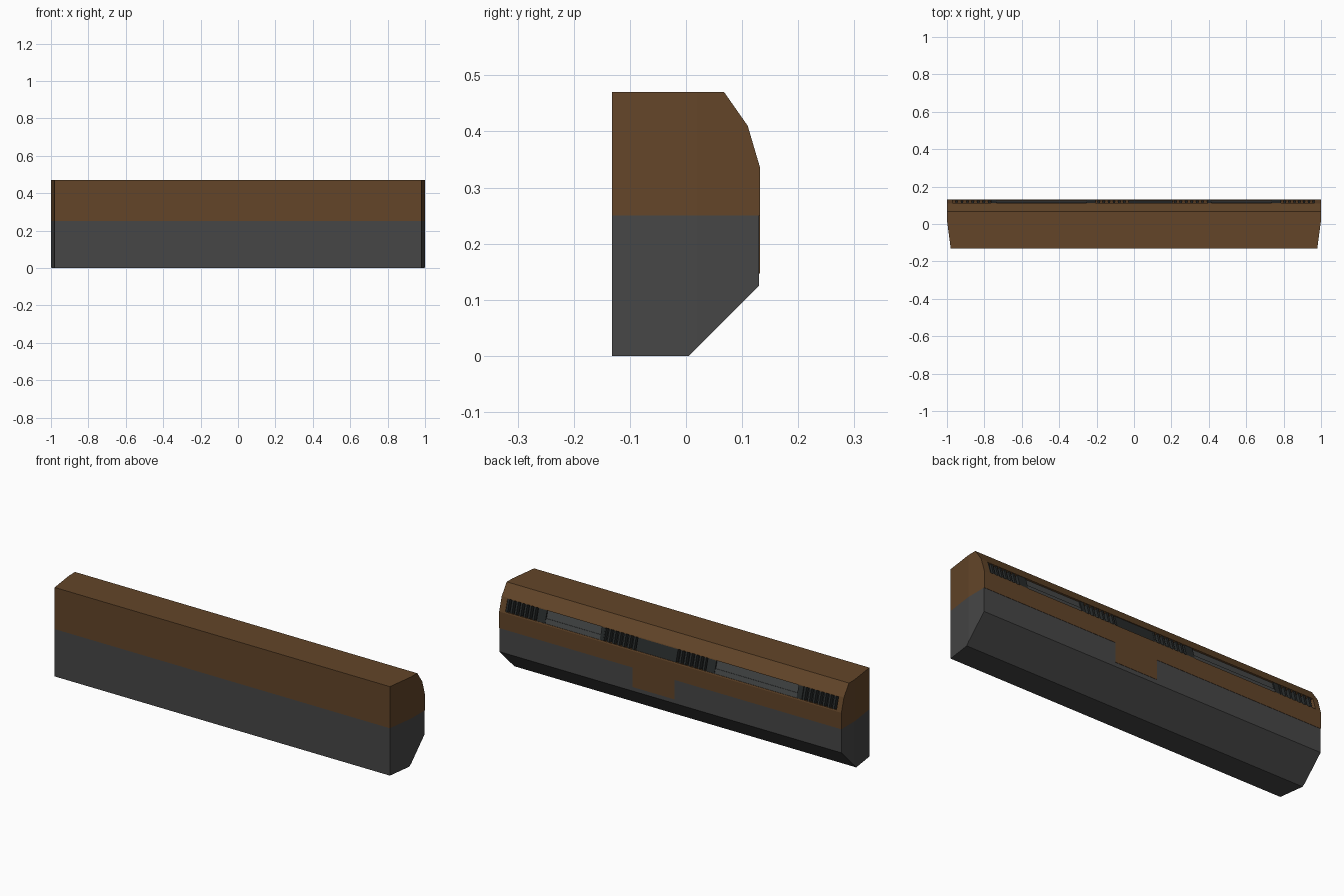
import bpy, bmesh
from mathutils import Vector

if "Cube" in bpy.data.objects:
    bpy.data.objects.remove(bpy.data.objects["Cube"])


def material(name, r, g, b):
    m = bpy.data.materials.new(name)
    m.diffuse_color = (r, g, b, 1)
    m.use_nodes = True
    m.node_tree.nodes["Principled BSDF"].inputs["Base Color"].default_value = m.diffuse_color
    return m


BROWN = material("brown", 0.125, 0.060, 0.022)
GREY = material("grey", 0.062, 0.062, 0.062)
DARK = material("dark", 0.014, 0.016, 0.016)
PANEL = material("dark_panel", 0.021, 0.024, 0.024)
GLASS = material("window_grey", 0.060, 0.064, 0.064)


def finish(name, bm, mat):
    bmesh.ops.recalc_face_normals(bm, faces=bm.faces[:])
    me = bpy.data.meshes.new(name)
    bm.to_mesh(me)
    bm.free()
    ob = bpy.data.objects.new(name, me)
    bpy.context.collection.objects.link(ob)
    me.materials.append(mat)
    return ob


def shell(name, profile, mat):
    """Extrude a (y, z) profile along x, then taper both ends towards the front."""
    bm = bmesh.new()
    face = bm.faces.new([bm.verts.new((-1, y, z)) for y, z in profile])
    ext = bmesh.ops.extrude_face_region(bm, geom=[face])
    bmesh.ops.translate(bm, vec=(2, 0, 0),
                        verts=[v for v in ext["geom"] if isinstance(v, bmesh.types.BMVert)])
    for s in (-1, 1):
        cut = bmesh.ops.bisect_plane(bm, geom=bm.verts[:] + bm.edges[:] + bm.faces[:],
                                     plane_co=(s, 0.02, 0), plane_no=(s * 0.15, -0.02, 0),
                                     clear_outer=True)
        edges = [e for e in cut["geom_cut"] if isinstance(e, bmesh.types.BMEdge)]
        bmesh.ops.holes_fill(bm, edges=edges)
    return finish(name, bm, mat)


# frame of the sloping rear strip that holds the slot
BASE = Vector((0, 0.1315, 0.337))
UP = (Vector((0, 0.110, 0.410)) - BASE).normalized()
OUT = Vector((0, UP.z, -UP.y))


def slot_box(name, spans, s0, s1, d0, d1, mat, lean=0.0):
    """Boxes in the strip: x spans, height s0..s1, depth d0..d1 along the strip normal."""
    bm = bmesh.new()
    for x0, x1 in spans:
        for v in bmesh.ops.create_cube(bm, size=1)["verts"]:
            d = d1 if v.co.y > 0 else d0
            x = (x1 if v.co.x > 0 else x0) + (lean if v.co.y > 0 else 0)
            v.co = BASE + Vector((x, 0, 0)) + UP * (s1 if v.co.z > 0 else s0) + OUT * d
    return finish(name, bm, mat)


# two-tone body
lower = shell("lower_body", [(-0.1315, 0), (0.005, 0), (0.130, 0.125),
                             (0.130, 0.25), (-0.1315, 0.25)], GREY)
upper = shell("upper_body", [(-0.1315, 0.25), (0.1315, 0.25), (0.1315, 0.337),
                             (0.110, 0.410), (0.068, 0.470), (-0.1315, 0.470)], BROWN)

# long slot cut into the upper rear
cutter = slot_box("slot_cutter", [(-0.97, 0.965)], 0.007, 0.072, -0.03, 0.05, DARK)
cutter.hide_render = True
cutter.hide_set(True)
cutter.display_type = 'WIRE'
mod = upper.modifiers.new("slot", 'BOOLEAN')
mod.operation = 'DIFFERENCE'
mod.solver = 'EXACT'
mod.object = cutter

# brown tab hanging over the grey rear
bm = bmesh.new()
for v in bmesh.ops.create_cube(bm, size=1)["verts"]:
    v.co = Vector((0.22 if v.co.x > 0 else -0.025,
                   0.1315 if v.co.y > 0 else 0.11,
                   0.25 if v.co.z > 0 else 0.147))
finish("rear_tab", bm, BROWN)

# slot lining, frame posts and centre panel
slot_box("slot_lining", [(-0.97, 0.965)], 0.007, 0.072, -0.030, -0.024, DARK)
slot_box("frame_posts", [(0.735, 0.785), (0.395, 0.415), (-0.255, -0.205), (-0.765, -0.735)],
         0.007, 0.072, -0.026, -0.002, PANEL)
slot_box("centre_panel", [(-0.02, 0.205)], 0.007, 0.072, -0.026, -0.004, PANEL)

# windows, each with a thin sill step along the lower half
WINDOWS = [(0.415, 0.735), (-0.735, -0.255)]
slot_box("window_panes", WINDOWS, 0.007, 0.072, -0.026, -0.008, GLASS)
slot_box("window_sills", WINDOWS, 0.007, 0.032, -0.026, -0.004, GLASS)

# slatted vents
fins = []
for x0, x1 in [(0.80, 0.955), (0.215, 0.39), (-0.195, -0.03), (-0.955, -0.78)]:
    step = (x1 - x0) / 6
    fins += [(x0 + i * step, x0 + i * step + 0.012) for i in range(7)]
slot_box("vent_slats", fins, 0.007, 0.072, -0.026, -0.003, PANEL)
